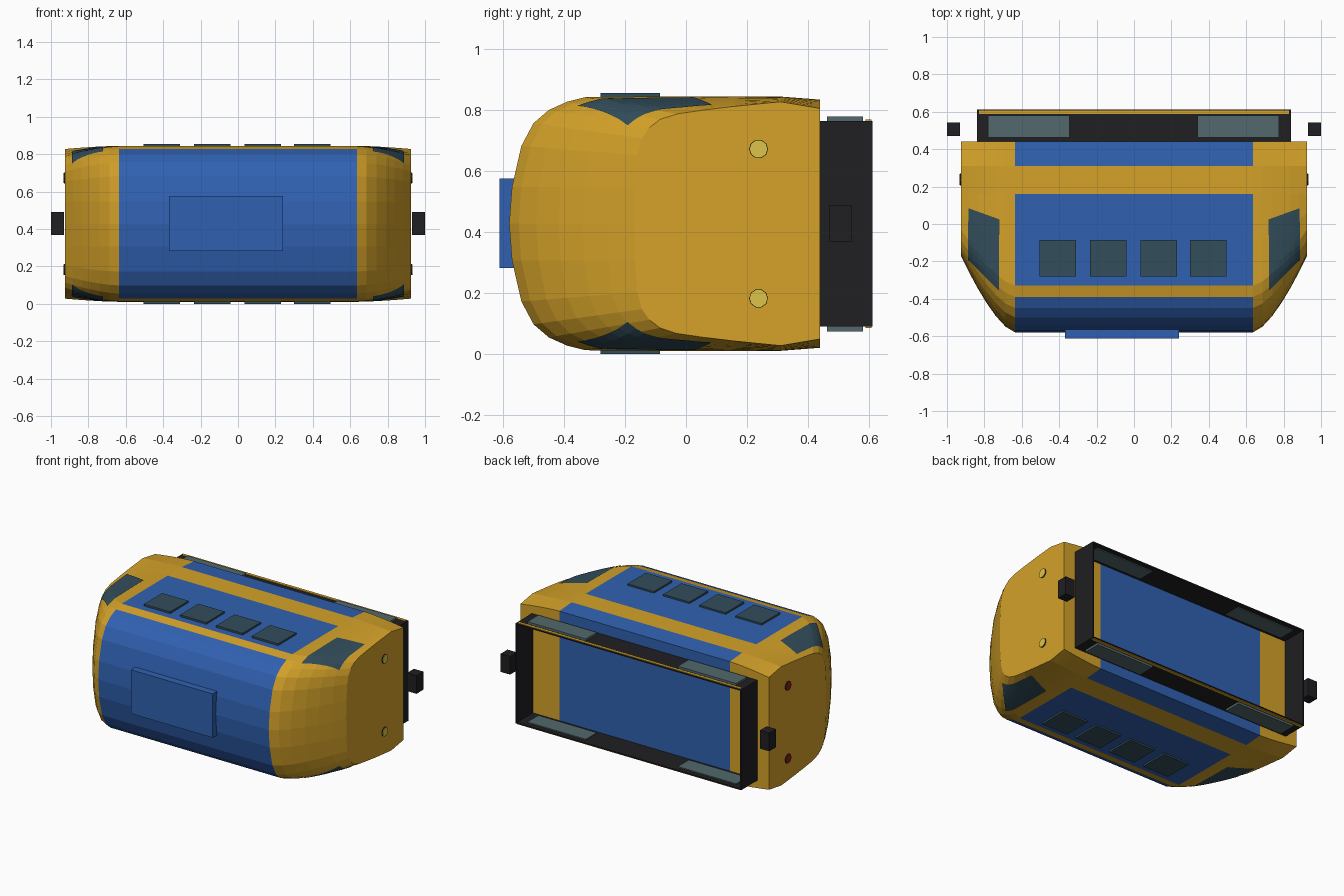
import bpy, bmesh
from math import pi
from mathutils import Vector, Matrix
from mathutils.bvhtree import BVHTree

if "Cube" in bpy.data.objects:
    bpy.data.objects.remove(bpy.data.objects["Cube"])

MID = 0.428


def mat(name, *rgb):
    m = bpy.data.materials.new(name)
    m.diffuse_color = (*rgb, 1)
    m.use_nodes = True
    m.node_tree.nodes["Principled BSDF"].inputs["Base Color"].default_value = m.diffuse_color
    return m


GOLD = mat("gold", 0.66, 0.36, 0.022)
BLUE = mat("blue", 0.03, 0.12, 0.44)
BLACK = mat("black", 0.014, 0.014, 0.016)
GLASS = mat("dark_glass", 0.032, 0.075, 0.105)
PALE_GLASS = mat("pale_glass", 0.085, 0.14, 0.15)
LAMP = mat("lamp", 0.72, 0.56, 0.07)
RED = mat("red", 0.30, 0.01, 0.01)


def finish(name, bm, *mats):
    me = bpy.data.meshes.new(name)
    bm.to_mesh(me)
    bm.free()
    for m in mats:
        me.materials.append(m)
    ob = bpy.data.objects.new(name, me)
    bpy.context.collection.objects.link(ob)
    return ob


def box(name, x, y, z, m):
    lo, hi = Vector((x[0], y[0], z[0])), Vector((x[1], y[1], z[1]))
    bm = bmesh.new()
    bmesh.ops.create_cube(bm, size=1, matrix=Matrix.Translation((lo + hi) / 2)
                          @ Matrix.Diagonal((*(hi - lo), 1)))
    return finish(name, bm, m)


# Body: yz sections lofted along x, middle section and end section (y, height from mid)
centre = [(-.58, 0), (-.571, .12), (-.54, .255), (-.5, .33), (-.45, .373), (-.39, .4),
          (-.33, .415), (-.1, .417), (.16, .417), (.31, .417), (.44, .407)]
end = [(-.17, 0), (-.168, .12), (-.16, .225), (-.145, .28), (-.12, .315), (-.085, .342),
       (-.03, .36), (.06, .373), (.16, .385), (.31, .4), (.44, .378)]
N = len(centre)
half = [(.635 + .29 * s, s ** 1.5) for s in (0, .18, .36, .54, .7, .85, 1)]
stations = [(-x, f) for x, f in reversed(half)] + half
bm = bmesh.new()
rings = []
for x, f in stations:
    sec = [Vector(c).lerp(Vector(e), f) for c, e in zip(centre, end)]
    loop = [(p.x, -p.y) for p in reversed(sec)] + [tuple(p) for p in sec[1:]]
    rings.append([bm.verts.new((x, y, MID + h)) for y, h in loop])
for r in range(len(rings) - 1):
    a, b = rings[r], rings[r + 1]
    for i in range(len(a)):
        j = (i + 1) % len(a)
        face = bm.faces.new((a[i], b[i], b[j], a[j]))
        seg = min(i, 2 * N - 3 - i)          # 0 = rear segment on both halves
        blue_band = seg not in (1, N - 1 - 6) or i == 2 * N - 2
        face.material_index = int(r == len(half) - 1 and blue_band)
bm.faces.new(rings[0])
bm.faces.new(rings[-1])
bmesh.ops.recalc_face_normals(bm, faces=bm.faces)
tree = BVHTree.FromBMesh(bm)
finish("body_shell", bm, GOLD, BLUE)

# Corner windows draped on the curved shoulders
for sx in (-1, 1):
    for sz in (-1, 1):
        bm = bmesh.new()
        n, k = 6, 10
        grid = []
        for i in range(n + 1):
            u = i / n
            x = .72 + .165 * u
            y0, y1 = -.355 + .165 * u, .025 + .06 * u
            row = []
            for j in range(k + 1):
                y = y0 + (y1 - y0) * j / k
                hit, nor, _, _ = tree.ray_cast(Vector((sx * x, y, MID + 2 * sz)), Vector((0, 0, -sz)))
                row.append(bm.verts.new(hit + nor * .004))
            grid.append(row)
        for i in range(n):
            for j in range(k):
                bm.faces.new((grid[i][j], grid[i + 1][j], grid[i + 1][j + 1], grid[i][j + 1]))
        bmesh.ops.recalc_face_normals(bm, faces=bm.faces)
        if (bm.faces[:][0].normal.z > 0) != (sz > 0):
            bmesh.ops.reverse_faces(bm, faces=bm.faces)
        finish("corner_window", bm, GLASS)

# Square windows, top and bottom
for sz in (-1, 1):
    for x in (-.407, -.138, .132, .397):
        z = sorted((MID + sz * .41, MID + sz * .428))
        box("square_window", (x - .098, x + .098), (-.28, -.085), z, GLASS)

# Raised panel on the nose
box("nose_panel", (-.37, .24), (-.612, -.56), (.282, .577), BLUE)

# Rear open frame: four thin walls
Z0, Z1, W, T = .09, .765, .84, .008
for s in (-1, 1):
    box("frame_side", sorted((s * W, s * (W - T))), (.43, .612), (Z0, Z1), BLACK)
    zc = Z1 if s > 0 else Z0
    box("frame_wall", (-W, W), (.43, .612), sorted((zc, zc - s * T)), BLACK)
    box("frame_stripe", (-.83, .83), (.588, .608), sorted((zc - s * .004, zc + s * .004)), GOLD)
    for x in ((-.78, -.345), (.34, .775)):
        box("frame_window", x, (.463, .58), sorted((zc - s * .015, zc + s * .015)), PALE_GLASS)
    # Couplers floating beside the frame
    box("coupler", sorted((s * .93, s)), (.47, .543), (.368, .49), BLACK)
    # Round lamps: black housing with coloured lens
    for z in (.183, .673):
        for name, r, out, m in (("lamp_housing", .031, .93, BLACK),
                                ("lamp_lens", .029, .932, LAMP if s > 0 else RED)):
            bm = bmesh.new()
            bmesh.ops.create_cone(bm, cap_ends=True, segments=10, radius1=r, radius2=r, depth=.02,
                                  matrix=Matrix.Translation((s * (out - .01), .238, z))
                                  @ Matrix.Rotation(pi / 2, 4, 'Y'))
            finish(name, bm, m)
